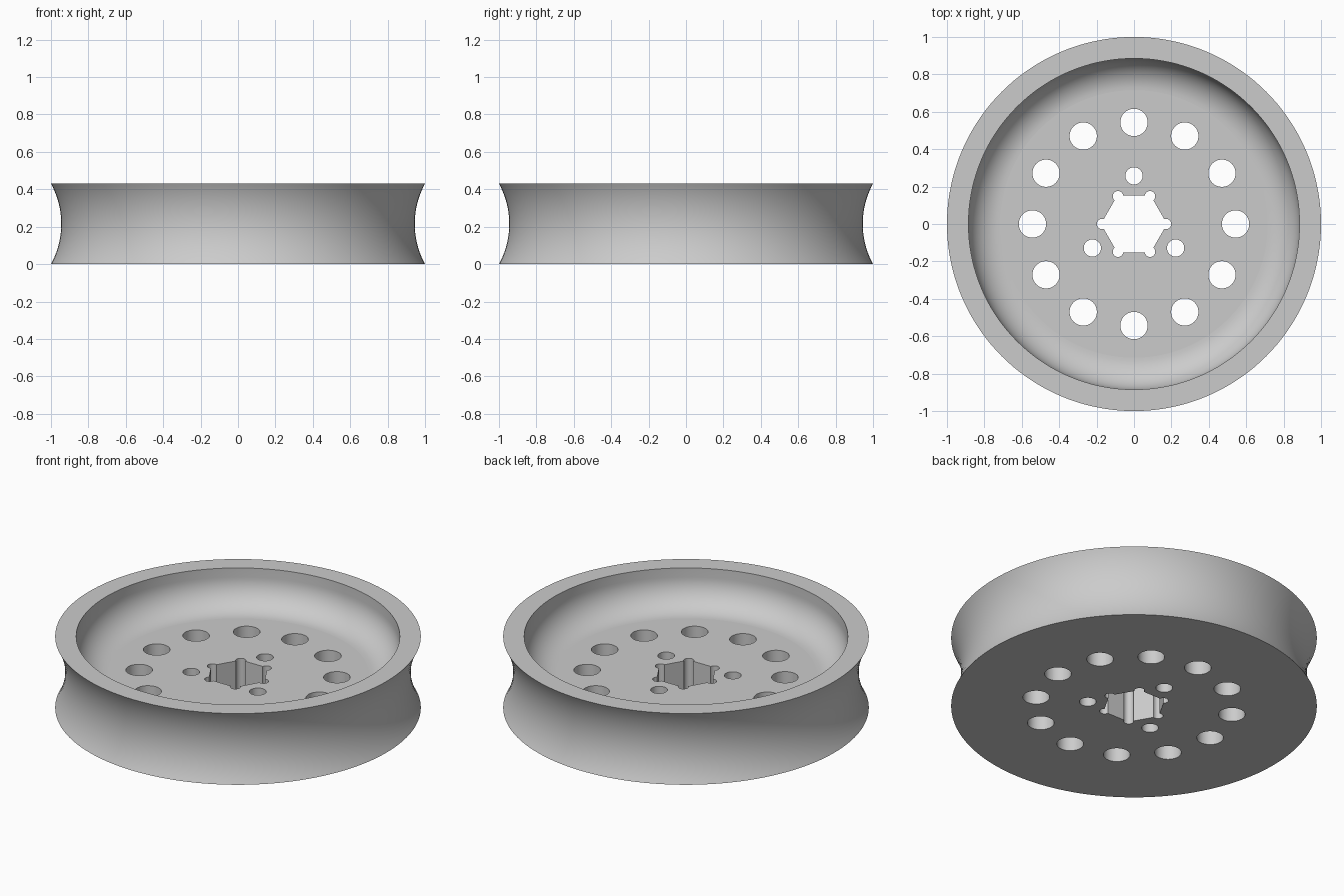
import bpy, bmesh
from math import sin, cos, pi, radians, acos, asin

cube = bpy.data.objects.get("Cube")
if cube:
    bpy.data.objects.remove(cube, do_unlink=True)

HEIGHT, FLOOR = 0.43, 0.205      # overall height, top of the web
MOUTH, FILLET = 0.885, 0.17      # dish opening radius, dish corner radius
GROOVE = 0.055                   # depth of the concave tread

grey = bpy.data.materials.new("satin grey")
grey.use_nodes = True
grey.diffuse_color = (0.6, 0.6, 0.6, 1)
grey.node_tree.nodes["Principled BSDF"].inputs["Base Color"].default_value = (0.6, 0.6, 0.6, 1)


def make_object(name, bm):
    bmesh.ops.recalc_face_normals(bm, faces=bm.faces)
    mesh = bpy.data.meshes.new(name)
    bm.to_mesh(mesh)
    bm.free()
    mesh.materials.append(grey)
    obj = bpy.data.objects.new(name, mesh)
    bpy.context.collection.objects.link(obj)
    return obj


def add_prism(bm, outline):
    """Upright prism that passes right through the web."""
    face = bm.faces.new([bm.verts.new((x, y, -0.1)) for x, y in outline])
    out = bmesh.ops.extrude_face_region(bm, geom=[face])
    top = [g for g in out["geom"] if isinstance(g, bmesh.types.BMVert)]
    bmesh.ops.translate(bm, verts=top, vec=(0, 0, 0.4))


def arc(cx, cy, r, start, end, n):
    return [(cx + r * cos(start + (end - start) * i / n),
             cy + r * sin(start + (end - start) * i / n)) for i in range(n + 1)]


# Wheel profile: concave tread, flat rim, dish wall with filleted corner
half = HEIGHT / 2
tread_r = (half ** 2 + GROOVE ** 2) / (2 * GROOVE)
sweep = asin(half / tread_r)
profile = arc(1 - GROOVE + tread_r, half, tread_r, pi + sweep, pi - sweep, 24)
profile += [(MOUTH, HEIGHT)]
profile += arc(MOUTH - FILLET, FLOOR + FILLET, FILLET, 0, -pi / 2, 16)

bm = bmesh.new()
verts = [bm.verts.new((r, 0, z)) for r, z in profile]
edges = [bm.edges.new(pair) for pair in zip(verts, verts[1:])]
bmesh.ops.spin(bm, geom=verts + edges, cent=(0, 0, 0), axis=(0, 0, 1),
               angle=2 * pi, steps=144)
bmesh.ops.remove_doubles(bm, verts=bm.verts, dist=0.0005)
bmesh.ops.holes_fill(bm, edges=[e for e in bm.edges if e.is_boundary], sides=0)
wheel = make_object("wheel", bm)

# Cutters: ring of large holes, three bolt holes, hexagonal bore
bm = bmesh.new()


def hole_ring(count, ring, radius, start):
    for i in range(count):
        a = start + 2 * pi * i / count
        add_prism(bm, arc(ring * cos(a), ring * sin(a), radius, 0, 2 * pi, 40)[:-1])


hole_ring(12, 0.543, 0.073, 0)
hole_ring(3, 0.257, 0.046, pi / 2)

# Bore outline: hexagon with a round relief at each corner
ring, relief, apothem = 0.171, 0.028, 0.153
spread = radians(30) + acos((apothem - ring * cos(radians(30))) / relief)
bore = []
for i in range(6):
    a = i * pi / 3
    bore += arc(ring * cos(a), ring * sin(a), relief, a - spread, a + spread, 16)
add_prism(bm, bore)
cutter = make_object("hole_cutter", bm)
cutter.hide_render = True

bpy.ops.object.select_all(action="DESELECT")
wheel.select_set(True)
bpy.context.view_layer.objects.active = wheel
cut = wheel.modifiers.new("holes", "BOOLEAN")
cut.operation, cut.solver, cut.object = "DIFFERENCE", "EXACT", cutter
bpy.ops.object.modifier_apply(modifier=cut.name)
bpy.data.objects.remove(cutter, do_unlink=True)

# Smooth curved walls, keep the level faces flat
bpy.ops.object.shade_smooth_by_angle(angle=radians(30))
for p in wheel.data.polygons:
    if abs(p.normal.z) > 0.9995:
        p.use_smooth = False
